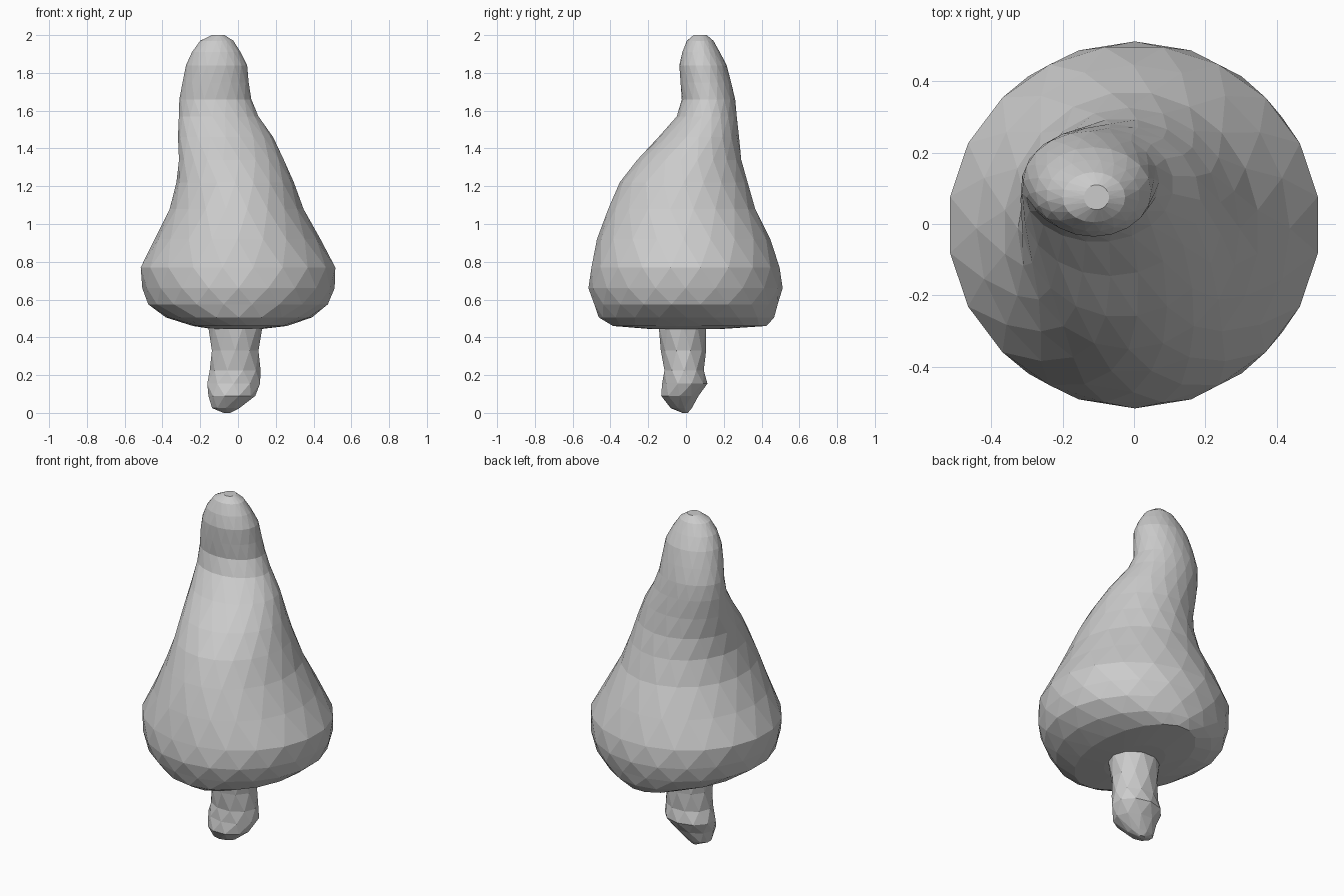
import bpy, bmesh, math


def loft(name, rings, sides):
    """Skin staggered elliptical rings (z, xmin, xmax, ymin, ymax) with flat triangles."""
    bm = bmesh.new()
    loops = []
    for i, (z, x0, x1, y0, y1) in enumerate(rings):
        cx, cy, rx, ry = (x0 + x1) / 2, (y0 + y1) / 2, (x1 - x0) / 2, (y1 - y0) / 2
        grow = 1 / math.cos(math.pi / sides / 2)
        loop = []
        for k in range(sides):
            a = 2 * math.pi * (k + 0.5 * i) / sides
            loop.append(bm.verts.new((cx + grow * rx * math.cos(a),
                                      cy + grow * ry * math.sin(a), z)))
        loops.append(loop)
    for low, high in zip(loops, loops[1:]):
        for k in range(sides):
            n = (k + 1) % sides
            bm.faces.new((low[k], low[n], high[k]))
            bm.faces.new((low[n], high[n], high[k]))
    bm.faces.new(loops[0][::-1])
    bm.faces.new(loops[-1])
    bmesh.ops.recalc_face_normals(bm, faces=bm.faces)
    mesh = bpy.data.meshes.new(name)
    bm.to_mesh(mesh)
    bm.free()
    obj = bpy.data.objects.new(name, mesh)
    bpy.context.collection.objects.link(obj)
    return obj


# Bent, bell-shaped cap
loft("mushroom_cap", [
    (0.445, -0.14, 0.13, -0.20, 0.20),
    (0.46, -0.24, 0.26, -0.39, 0.43),
    (0.505, -0.38, 0.39, -0.46, 0.465),
    (0.575, -0.48, 0.48, -0.49, 0.49),
    (0.66, -0.505, 0.51, -0.515, 0.51),
    (0.77, -0.52, 0.52, -0.505, 0.50),
    (0.92, -0.44, 0.435, -0.47, 0.445),
    (1.08, -0.365, 0.35, -0.415, 0.37),
    (1.22, -0.325, 0.295, -0.35, 0.325),
    (1.34, -0.315, 0.245, -0.26, 0.295),
    (1.46, -0.317, 0.185, -0.145, 0.28),
    (1.57, -0.315, 0.11, -0.05, 0.27),
    (1.66, -0.31, 0.07, -0.022, 0.26),
    (1.75, -0.295, 0.058, -0.03, 0.24),
    (1.84, -0.275, 0.048, -0.035, 0.215),
    (1.91, -0.245, 0.015, -0.02, 0.18),
    (1.97, -0.20, -0.025, 0.005, 0.145),
    (2.0, -0.14, -0.07, 0.04, 0.11),
], 20)

# Short stem with a knobbly foot
loft("mushroom_stem", [
    (0.0, -0.075, -0.04, -0.02, 0.01),
    (0.025, -0.14, 0.01, -0.08, 0.03),
    (0.09, -0.155, 0.09, -0.135, 0.07),
    (0.155, -0.168, 0.122, -0.125, 0.112),
    (0.225, -0.148, 0.118, -0.118, 0.098),
    (0.33, -0.143, 0.113, -0.132, 0.105),
    (0.47, -0.158, 0.13, -0.15, 0.112),
], 10)
